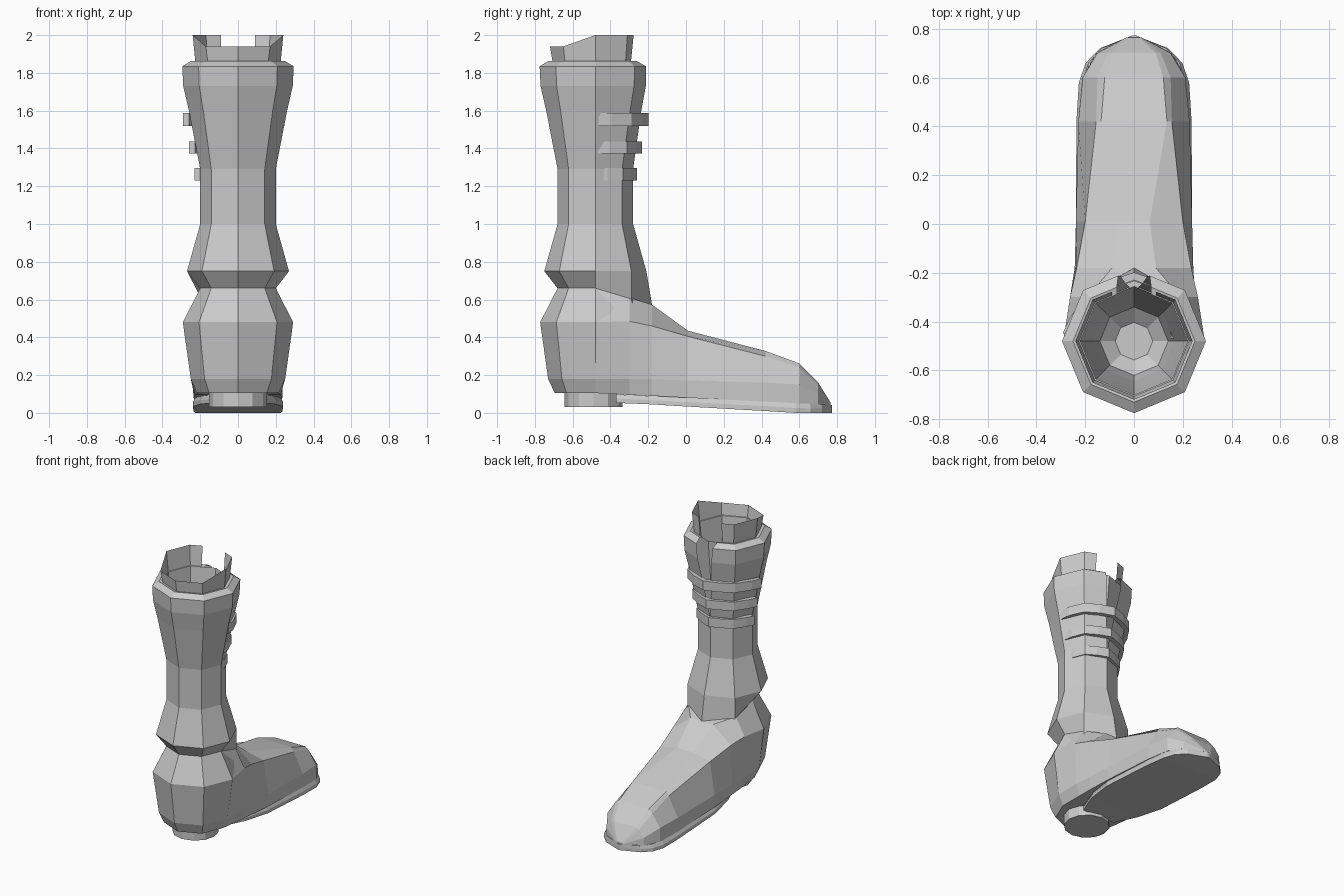
import bpy, bmesh
from math import sin, cos, pi, radians

if "Cube" in bpy.data.objects:
    bpy.data.objects.remove(bpy.data.objects["Cube"])

CY = -0.48  # y of the leg axis


def loft(name, rings, closed=True, cap_start=False, cap_end=False):
    """Skin a list of equal-length point rings."""
    bm = bmesh.new()
    vr = [[bm.verts.new(p) for p in r] for r in rings]
    n = len(vr[0])
    for a, b in zip(vr, vr[1:]):
        for i in range(n if closed else n - 1):
            j = (i + 1) % n
            bm.faces.new((a[i], a[j], b[j], b[i]))
    if cap_start:
        bm.faces.new(vr[0])
    if cap_end:
        bm.faces.new(vr[-1])
    bmesh.ops.remove_doubles(bm, verts=bm.verts, dist=1e-5)
    bmesh.ops.recalc_face_normals(bm, faces=bm.faces)
    me = bpy.data.meshes.new(name)
    bm.to_mesh(me)
    bm.free()
    ob = bpy.data.objects.new(name, me)
    bpy.context.collection.objects.link(ob)
    return ob


def polar(r, a, z):
    return (r * cos(a), CY + r * sin(a), z)


def octagon(r, z, gap=0.0):
    """Octagon split at its toe-side corner by a slit of half width gap."""
    pts = [polar(r, radians(90 + 45 * k), z) for k in range(1, 8)]
    k = r * sin(pi / 4)
    y = CY + r + (k - r) * gap / k
    return [(-gap, y, z)] + pts + [(gap, y, z)]


# Ankle neck ring, dipping forward to meet the instep
neck = []
for k in range(9):
    a = radians(90 + 45 * k)
    f = max(0, sin(a))
    neck.append(polar(0.2 + 0.1 * f, a, 0.66 - 0.085 * f))

# Shaft: eight-sided, opening into a laced slit near the top
rings = [octagon(0.215, 0.105), octagon(0.25, 0.18), octagon(0.292, 0.48), neck]
for r, z, g in [(0.27, 0.75, 0), (0.2, 1.0, 0), (0.2, 1.29, 0), (0.26, 1.6, 0.04),
                (0.29, 1.73, 0.055), (0.295, 1.835, 0.065), (0.25, 1.862, 0.07), (0.22, 1.855, 0.07)]:
    rings.append(octagon(r, z, g))
loft("boot_shaft", rings, closed=False, cap_start=True)

# Inner lining with floor
loft("inner_lining", [octagon(r, z)[:8] for r, z in
                      [(0.225, 1.855), (0.2, 1.6), (0.165, 1.29), (0.14, 1.15), (0.077, 1.1)]], cap_end=True)

# Raised collar, open toward the toe and lower at the front
collar_low = octagon(0.225, 1.85, 0.09)
collar_top = [(x, y, 1.94 if y < CY - 0.05 else 2.0) for x, y, z in octagon(0.24, 2.0, 0.09)]
loft("collar", [collar_low, collar_top], closed=False)

# Foot upper: half sections (x, z) from welt to instep, mirrored
foot = [
    (-0.48, [(0.215, 0.105), (0.25, 0.18), (0.29, 0.48), (0.2, 0.66)]),
    (-0.30, [(0.225, 0.095), (0.25, 0.18), (0.262, 0.485), (0.19, 0.61)]),
    (-0.18, [(0.23, 0.09), (0.243, 0.178), (0.235, 0.46), (0.09, 0.573)]),
    (0.01, [(0.235, 0.08), (0.238, 0.172), (0.2, 0.405), (0.065, 0.435)]),
    (0.42, [(0.228, 0.06), (0.228, 0.16), (0.155, 0.3), (0.135, 0.328)]),
    (0.60, [(0.212, 0.05), (0.21, 0.15), (0.15, 0.24), (0.12, 0.262)]),
    (0.70, [(0.155, 0.045), (0.15, 0.1), (0.11, 0.148), (0.09, 0.16)]),
    (0.765, [(0.03, 0.04), (0.028, 0.045), (0.026, 0.05), (0.02, 0.055)]),
]
loft("foot_upper", [[(x, y, z) for x, z in s] + [(-x, y, z) for x, z in reversed(s)]
                    for y, s in foot], cap_start=True, cap_end=True)

# Sole: thin wedge with a narrow waist by the heel (y, half width, bottom, top)
sole = [(-0.37, 0.13, 0.053, 0.098), (-0.2, 0.2, 0.046, 0.09), (0.0, 0.238, 0.034, 0.082),
        (0.42, 0.236, 0.01, 0.062), (0.58, 0.226, 0, 0.052), (0.66, 0.198, 0, 0.048),
        (0.72, 0.14, 0, 0.045), (0.772, 0.008, 0, 0.042)]
loft("sole", [[(w, y, b), (w, y, (b + t) / 2), (w * 0.94, y, t),
               (-w * 0.94, y, t), (-w, y, (b + t) / 2), (-w, y, b)]
              for y, w, b, t in sole], cap_start=True, cap_end=True)

# Heel peg
heel = [[(0.153 * cos(k * pi / 6), -0.49 + 0.153 * sin(k * pi / 6), z) for k in range(12)]
        for z in (0.03, 0.115)]
loft("heel", heel, cap_start=True, cap_end=True)


# Straps across the slit, each with a stub end standing off on the left
def strap(name, z0, z1, r):
    path = [(4, r - 0.035), (20, r - 0.03), (45, r - 0.012), (68, r - 0.015),
            (90, r), (112, r - 0.015), (135, r - 0.005), (160, r - 0.002), (174, r + 0.012)]
    rs = []
    for deg, ro in path:
        a = radians(deg)
        rs.append([polar(ro, a, z0), polar(ro, a, z1),
                   polar(ro - 0.032, a, z1), polar(ro - 0.032, a, z0)])
    loft(name, rs, cap_start=True, cap_end=True)


for i, (z0, z1, r) in enumerate([(1.52, 1.587, 0.282), (1.373, 1.437, 0.248), (1.23, 1.297, 0.22)]):
    strap(f"strap_{i + 1}", z0, z1, r)
